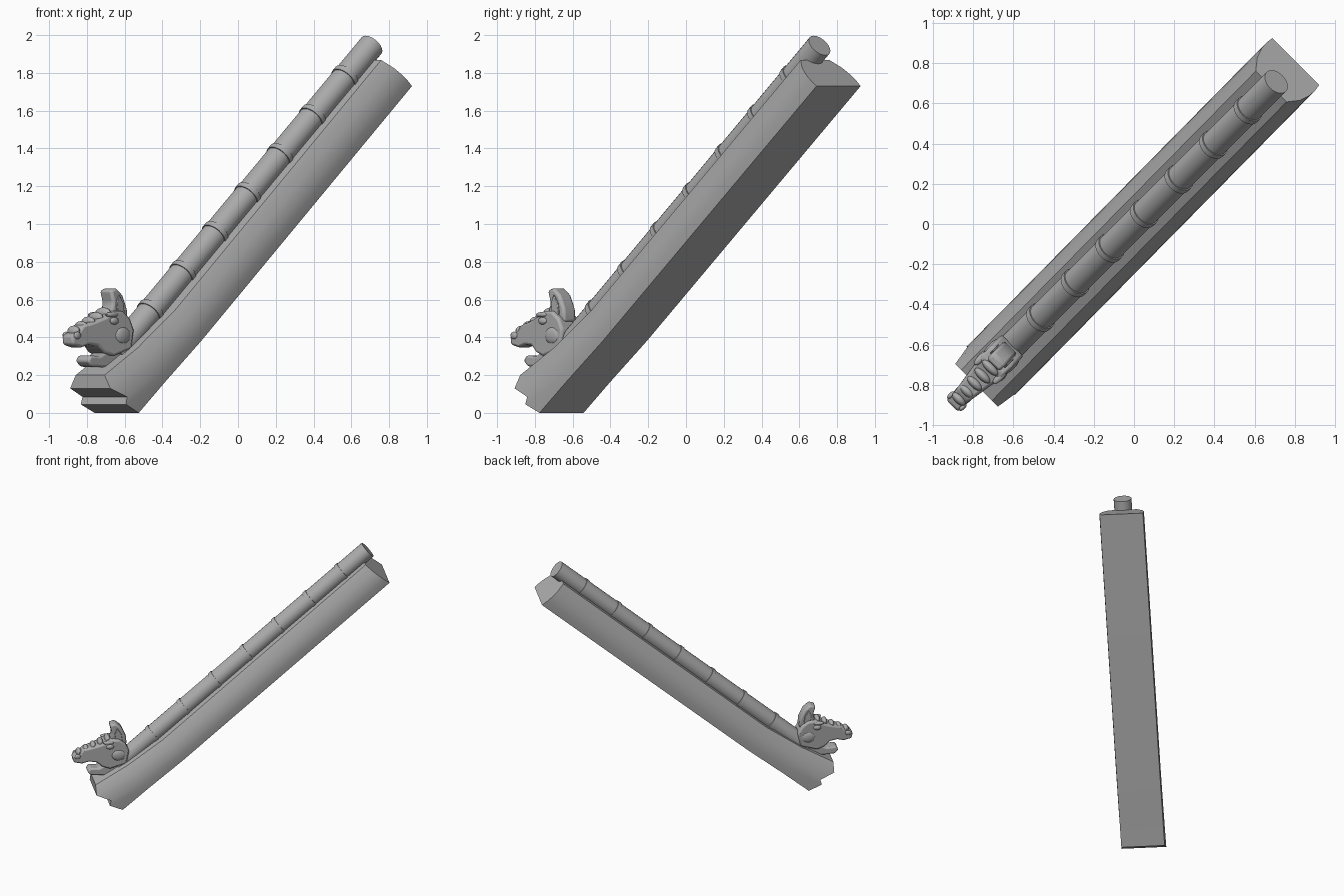
import bpy, bmesh, math
from mathutils import Matrix, Vector

if "Cube" in bpy.data.objects:
    bpy.data.objects.remove(bpy.data.objects["Cube"])

# One stone grey for everything
stone = bpy.data.materials.new("stone_grey")
stone.use_nodes = True
grey = (0.42, 0.42, 0.42, 1)
stone.diffuse_color = grey
stone.node_tree.nodes["Principled BSDF"].inputs["Base Color"].default_value = grey

# Everything is built along local x, then turned onto the diagonal
DIAGONAL = Matrix.Rotation(math.radians(45), 4, "Z")


def finish(name, bm, bevel=0, angle=30):
    bmesh.ops.recalc_face_normals(bm, faces=bm.faces)
    bm.transform(DIAGONAL)
    mesh = bpy.data.meshes.new(name)
    bm.to_mesh(mesh)
    bm.free()
    mesh.materials.append(stone)
    obj = bpy.data.objects.new(name, mesh)
    bpy.context.collection.objects.link(obj)
    if bevel:
        mod = obj.modifiers.new("soft_edges", "BEVEL")
        mod.width, mod.segments = bevel, 2
    bpy.ops.object.select_all(action="DESELECT")
    obj.select_set(True)
    bpy.context.view_layer.objects.active = obj
    bpy.ops.object.shade_smooth_by_angle(angle=math.radians(angle))
    return obj


def slab(name, outline, width, bevel=0.012, centre=0):
    """Side outline given a thickness, width(x) being the half thickness."""
    bm = bmesh.new()
    sides = [[bm.verts.new((x, centre + s * width(x), z)) for x, z in outline] for s in (-1, 1)]
    for side in sides:
        bm.faces.new(side)
    n = len(outline)
    for i in range(n):
        j = (i + 1) % n
        bm.faces.new((sides[0][i], sides[0][j], sides[1][j], sides[1][i]))
    return finish(name, bm, bevel)


def rod(name, start, end, r1, r2=None, sides=24):
    bm = bmesh.new()
    a, b = Vector(start), Vector(end)
    bmesh.ops.create_cone(bm, cap_ends=True, segments=sides, radius1=r1,
                          radius2=r1 if r2 is None else r2, depth=(b - a).length)
    turn = (b - a).to_track_quat("Z", "Y").to_matrix().to_4x4()
    bm.transform(Matrix.Translation((a + b) / 2) @ turn)
    return finish(name, bm)


def blob(name, place, size):
    bm = bmesh.new()
    bmesh.ops.create_uvsphere(bm, u_segments=16, v_segments=10, radius=1)
    bm.transform(Matrix.Translation(place) @ Matrix.Diagonal((*size, 1)))
    return finish(name, bm)


# Ridge beam: five-level cross-section swept up the slope, moulded at the foot
widths = (0.165, 0.17, 0.167, 0.15, 0.108)
levels = (0, 0.22, 0.42, 0.7, 1)
foot = [(-0.92, 0), (-1.02, 0.045), (-1.01, 0.085), (-1.12, 0.13), (-1.12, 0.2)]
spine = [((-0.72, 0.165), (-0.87, 0.345)), ((-0.45, 0.38), (-0.6, 0.535)),
         ((1.14, 1.73), (0.965, 1.868))]
stations = [foot]
for low, high in spine:
    stations.append([tuple(Vector(low).lerp(Vector(high), t)) for t in levels])
bm = bmesh.new()
loops = []
for station in stations:
    half = [(x, w, z) for (x, z), w in zip(station, widths)]
    ring = half + [(x, -w, z) for x, w, z in reversed(half)]
    loops.append([bm.verts.new((x, y + 0.007 * (x - 0.8), z)) for x, y, z in ring])
count = len(loops[0])
for a, b in zip(loops, loops[1:]):
    for i in range(count):
        j = (i + 1) % count
        bm.faces.new((a[i], a[j], b[j], b[i]))
for loop in (loops[0], loops[-1]):
    for i in range(len(levels) - 1):
        bm.faces.new((loop[i], loop[i + 1], loop[-2 - i], loop[-1 - i]))
finish("ridge_beam", bm, angle=25)


# Round cover tiles with a collar at every joint
def axis(x):
    return (x, 0, 1.945 + 0.85 * (x - 1))


rod("cover_tile_run", axis(-0.93), axis(1.0), 0.068)
for i in range(7):
    x = 0.8 - 0.243 * i
    rod(f"tile_collar_{i + 1}", axis(x - 0.012), axis(x + 0.012), 0.074)


# Beast head: skull, jaw, upright crest
def head_width(x):
    return 0.042 + 0.035 * min(1, max(0, (x + 1.2) / 0.2))


slab("beast_skull", [(-1.275, 0.36), (-1.28, 0.41), (-1.225, 0.435), (-1.2, 0.465),
                     (-1.12, 0.485), (-1.05, 0.51), (-1.0, 0.54), (-0.93, 0.54),
                     (-0.88, 0.5), (-0.85, 0.44), (-0.87, 0.34), (-1.0, 0.3),
                     (-1.06, 0.32), (-1.1, 0.355), (-1.16, 0.36), (-1.21, 0.345)],
     head_width, 0.014)
slab("beast_jaw", [(-1.17, 0.275), (-1.14, 0.245), (-1.02, 0.24), (-0.9, 0.28),
                   (-0.86, 0.36), (-1.0, 0.34), (-1.08, 0.3), (-1.15, 0.305)],
     lambda x: 0.05, 0.012)
slab("beast_crest", [(-1.0, 0.5), (-0.975, 0.58), (-0.995, 0.65), (-0.95, 0.662),
                     (-0.905, 0.625), (-0.87, 0.55), (-0.865, 0.48)],
     lambda x: 0.045, 0.014)

# Ridges across the snout and brow
for i in range(5):
    x = -1.23 + 0.055 * i
    blob(f"snout_ridge_{i + 1}", (x, 0, 0.432 + 0.024 * i), (0.022, 0.042 + 0.003 * i, 0.03))

# Paired face details
for side, s in (("left", -1), ("right", 1)):
    blob(f"{side}_eye", (-1.0, s * 0.074, 0.487), (0.03, 0.014, 0.019))
    blob(f"{side}_brow", (-1.01, s * 0.066, 0.52), (0.045, 0.018, 0.014))
    blob(f"{side}_nostril", (-1.245, s * 0.042, 0.41), (0.024, 0.012, 0.02))
    blob(f"{side}_cheek", (-0.93, s * 0.068, 0.41), (0.055, 0.018, 0.045))
    slab(f"{side}_ear", [(-0.95, 0.52), (-0.96, 0.58), (-0.94, 0.625), (-0.91, 0.58), (-0.9, 0.52)],
         lambda x: 0.006, 0.003, centre=s * 0.048)
